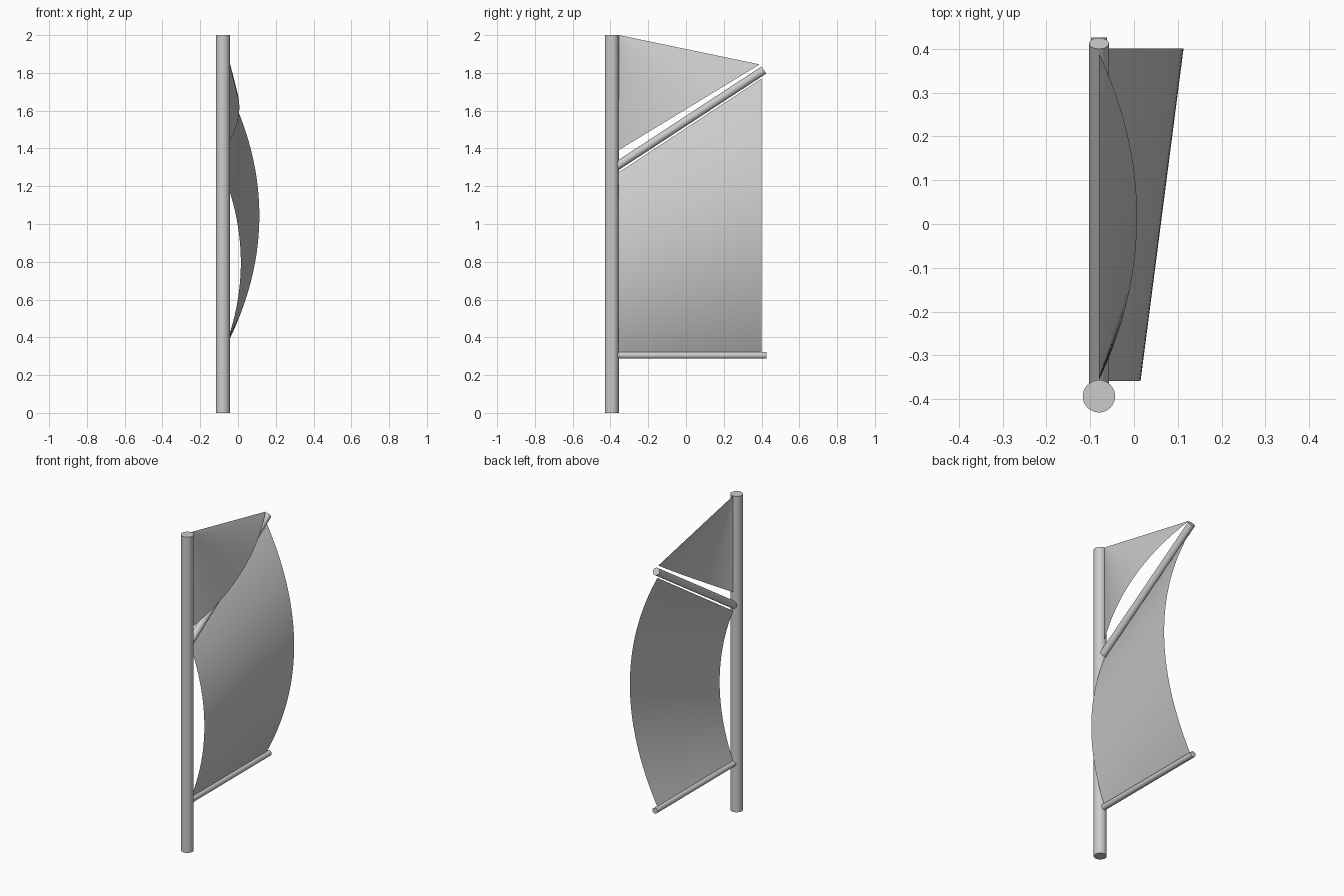
import bpy, bmesh
from mathutils import Vector

if "Cube" in bpy.data.objects:
    bpy.data.objects.remove(bpy.data.objects["Cube"])

X = -0.08  # plane of the mast and spars


def spar(name, start, end, radius, sides=32):
    """Round pole between two points."""
    a, b = Vector(start), Vector(end)
    bpy.ops.mesh.primitive_cylinder_add(vertices=sides, radius=radius,
                                        depth=(b - a).length, location=(a + b) / 2)
    ob = bpy.context.object
    ob.name = name
    ob.rotation_euler = (b - a).to_track_quat('Z', 'Y').to_euler()
    bpy.ops.object.shade_smooth_by_angle()
    return ob


def sail(name, point, nu, nv):
    """Cloth sheet sampled from point(u, v) with u, v in 0..1."""
    bm = bmesh.new()
    grid = [[bm.verts.new(point(i / nu, j / nv)) for j in range(nv + 1)]
            for i in range(nu + 1)]
    for i in range(nu):
        for j in range(nv):
            bm.faces.new((grid[i][j], grid[i + 1][j],
                          grid[i + 1][j + 1], grid[i][j + 1]))
    bmesh.ops.remove_doubles(bm, verts=bm.verts, dist=1e-5)
    for f in bm.faces:
        f.smooth = True
    me = bpy.data.meshes.new(name)
    bm.to_mesh(me)
    bm.free()
    ob = bpy.data.objects.new(name, me)
    bpy.context.collection.objects.link(ob)
    return ob


def main_point(u, v):
    # u runs from mast to outer edge, v from boom to gaff
    top = 1.272 + 0.498 * u
    belly = 0.095 + 0.098 * u
    return (X + belly * 4 * v * (1 - v), -0.358 + 0.758 * u,
            0.32 + (top - 0.32) * v)


def top_point(u, v):
    # v runs from the masthead down to the bulging foot
    apex = Vector((X, -0.355, 2.0))
    foot = Vector((X + 0.087 * 4 * u * (1 - u), -0.358 + 0.748 * u,
                   1.39 + 0.455 * u))
    return apex.lerp(foot, v)


# Mast and spars
spar("mast", (X, -0.393, 0), (X, -0.393, 2), 0.037)
spar("boom", (X, -0.367, 0.305), (X, 0.425, 0.305), 0.018)
spar("gaff", (X, -0.365, 1.307), (X, 0.412, 1.815), 0.0225)

# Sails
sail("main_sail", main_point, 16, 40)
sail("top_sail", top_point, 32, 12)
